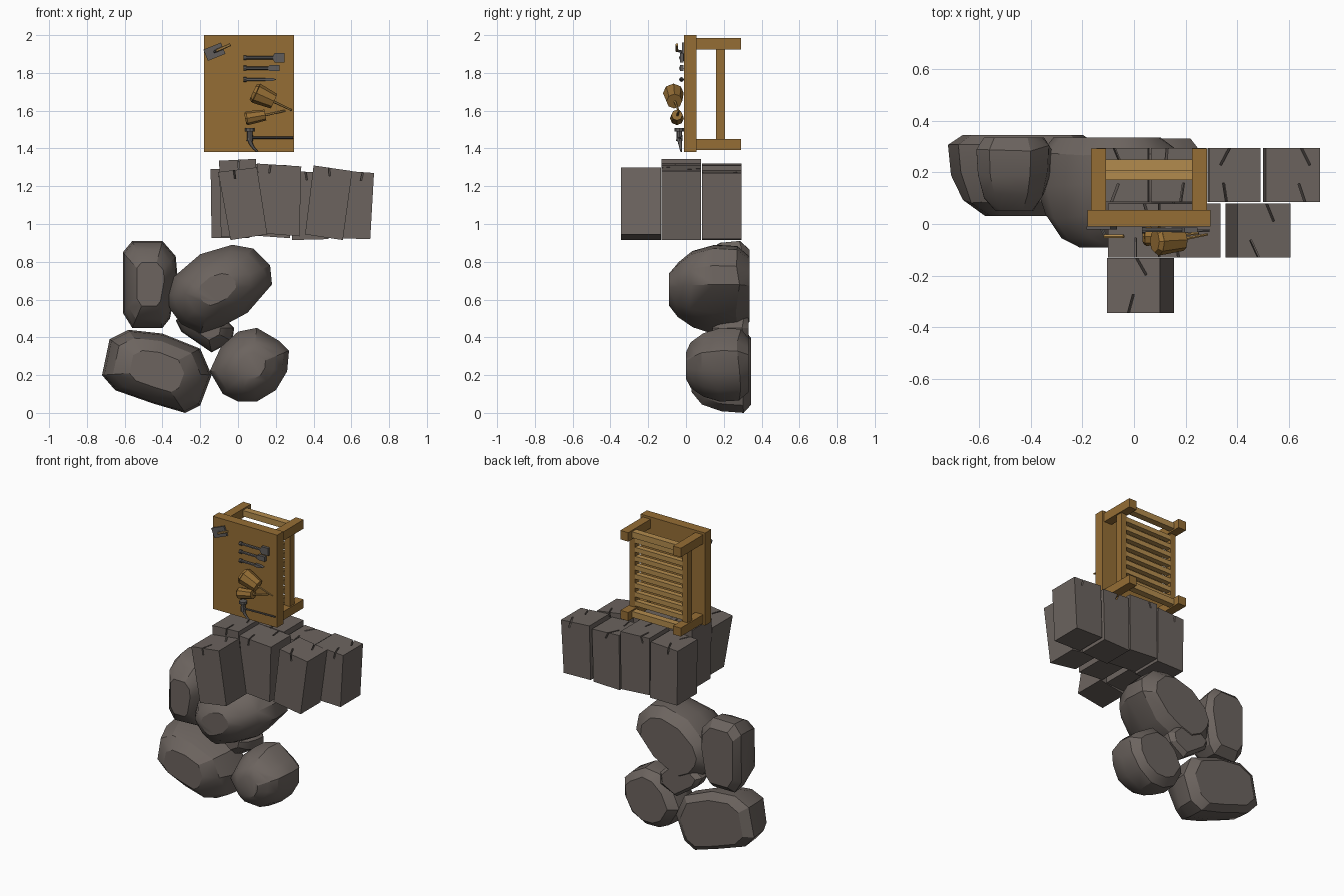
import bpy, bmesh, math, random
from mathutils import Vector, Matrix

random.seed(4)
default = bpy.data.objects.get("Cube")
if default:
    bpy.data.objects.remove(default, do_unlink=True)


def material(name, rgb):
    mat = bpy.data.materials.new(name)
    mat.use_nodes = True
    color = (*rgb, 1.0)
    mat.diffuse_color = color
    mat.node_tree.nodes["Principled BSDF"].inputs["Base Color"].default_value = color
    return mat


STONE = material("grey stone", (0.15, 0.127, 0.114))
WOOD = material("brown wood", (0.30, 0.155, 0.035))
PALE = material("pale wood", (0.45, 0.26, 0.075))
IRON = material("iron", (0.115, 0.108, 0.104))


def finish(name, bm, mat, smooth=None):
    """Turn a bmesh into a named, coloured object."""
    bmesh.ops.recalc_face_normals(bm, faces=bm.faces[:])
    mesh = bpy.data.meshes.new(name)
    bm.to_mesh(mesh)
    bm.free()
    mesh.materials.append(mat)
    obj = bpy.data.objects.new(name, mesh)
    bpy.context.scene.collection.objects.link(obj)
    if smooth:
        bpy.ops.object.select_all(action="DESELECT")
        obj.select_set(True)
        bpy.context.view_layer.objects.active = obj
        bpy.ops.object.shade_smooth_by_angle(angle=math.radians(smooth))
    return obj


def box(name, x, y, z, mat):
    """Box given by its (min, max) range on each axis."""
    spans = (x, y, z)
    size = Matrix.Diagonal([b - a for a, b in spans] + [1])
    place = Matrix.Translation([(a + b) / 2 for a, b in spans])
    bm = bmesh.new()
    bmesh.ops.create_cube(bm, size=1, matrix=place @ size)
    return finish(name, bm, mat)


def prism(name, outline, y, mat):
    """Front (x, z) outline extruded through the y range."""
    bm = bmesh.new()
    face = bm.faces.new([bm.verts.new((px, y[0], pz)) for px, pz in outline])
    made = bmesh.ops.extrude_face_region(bm, geom=[face])["geom"]
    moved = [v for v in made if isinstance(v, bmesh.types.BMVert)]
    bmesh.ops.translate(bm, verts=moved, vec=(0, y[1] - y[0], 0))
    return finish(name, bm, mat)


def rod(name, start, end, r1, r2, sides, mat, smooth=None):
    """Straight tapered rod between two points."""
    start, end = Vector(start), Vector(end)
    axis = end - start
    turn = axis.to_track_quat("Z", "Y").to_matrix().to_4x4()
    bm = bmesh.new()
    bmesh.ops.create_cone(bm, cap_ends=True, segments=sides, radius1=r1, radius2=r2,
                          depth=axis.length,
                          matrix=Matrix.Translation((start + end) / 2) @ turn)
    return finish(name, bm, mat, smooth)


def boulder(name, outline, y, profile):
    """Rounded rock: the outline scaled by a depth profile, wrapped in a hull."""
    centre = sum((Vector(p) for p in outline), Vector((0, 0))) / len(outline)
    bm = bmesh.new()
    for depth, scale in profile:
        for point in outline:
            p = centre + (Vector(point) - centre) * scale
            wobble = random.uniform(-0.012, 0.012) * (0 < depth < 1)
            bm.verts.new((p.x, y[0] + (y[1] - y[0]) * depth + wobble, p.y))
    hull = bmesh.ops.convex_hull(bm, input=bm.verts[:])
    spare = {v for v in hull["geom_interior"] if isinstance(v, bmesh.types.BMVert)}
    bmesh.ops.delete(bm, geom=list(spare), context="VERTS")
    return finish(name, bm, STONE, 28)


def crack(block, outline, y):
    """Cut thin slits into the upper edges of a block."""
    left, right = Vector(outline[0]), Vector(outline[1])
    for side in (0, 1):
        spot = left.lerp(right, random.uniform(0.25, 0.75))
        place = Matrix.Translation((spot.x, y[side], spot.y))
        tilt = Matrix.Rotation(random.uniform(-0.5, 0.5), 4, "Z")
        lean = Matrix.Rotation(random.uniform(-0.4, 0.4), 4, "Y")
        bm = bmesh.new()
        bmesh.ops.create_cube(bm, size=1, matrix=place @ tilt @ lean
                              @ Matrix.Diagonal((0.008, 0.15, 0.09, 1)))
        cutter = finish("crack_cutter", bm, STONE)
        cutter.hide_render = True
        cut = block.modifiers.new("crack", "BOOLEAN")
        cut.operation, cut.object, cut.solver = "DIFFERENCE", cutter, "EXACT"
        bpy.context.view_layer.update()
        graph = bpy.context.evaluated_depsgraph_get()
        block_mesh = bpy.data.meshes.new_from_object(block.evaluated_get(graph))
        block.modifiers.clear()
        block.data = block_mesh
        bpy.data.objects.remove(cutter, do_unlink=True)


# Boulders
ROUND = ((0, .36), (.1, .62), (.28, .86), (.55, 1), (.85, .97), (1, .74))
BLOCKY = ((0, .5), (.2, .8), (.5, .96), (.85, 1), (1, .8))
boulder("boulder_upper_right", ((-.38, .62), (-.34, .72), (-.2, .84), (-.03, .89), (.08, .87),
        (.17, .78), (.18, .68), (.05, .53), (-.08, .46), (-.2, .42), (-.3, .47), (-.36, .55)),
        (-.09, .335), ROUND)
boulder("boulder_upper_left", ((-.61, .85), (-.56, .91), (-.4, .91), (-.33, .83), (-.32, .72),
        (-.36, .5), (-.4, .45), (-.56, .45), (-.61, .53)), (.05, .335), BLOCKY)
boulder("boulder_lower_left", ((-.72, .2), (-.68, .39), (-.58, .44), (-.4, .42), (-.2, .34),
        (-.14, .2), (-.2, .04), (-.28, 0), (-.45, .05), (-.65, .12)), (.03, .345), BLOCKY)
boulder("boulder_lower_right", ((-.15, .22), (-.09, .35), (0, .43), (.1, .45), (.22, .38),
        (.27, .33), (.26, .22), (.2, .12), (.1, .06), (0, .06), (-.08, .1)), (0, .33), ROUND)
boulder("boulder_middle", ((-.33, .49), (-.3, .43), (-.14, .32), (-.03, .38), (-.02, .45),
        (-.1, .53), (-.25, .55)), (.14, .33), BLOCKY)

# Leaning stone blocks: corners run top left, top right, bottom right, bottom left
ROWS = {
    "back": ((.085, .295), (
        ((-.145, 1.29), (.055, 1.3), (.06, .925), (-.14, .925)),
        ((.065, 1.32), (.28, 1.31), (.275, .925), (.065, .94)),
        ((.29, 1.28), (.49, 1.27), (.48, .92), (.285, .915)),
        ((.51, 1.285), (.72, 1.27), (.7, .92), (.5, .925)))),
    "middle": ((-.13, .08), (
        ((-.1, 1.335), (.095, 1.345), (.11, .94), (-.09, .93)),
        ((.1, 1.32), (.335, 1.305), (.325, .935), (.14, .95)),
        ((.4, 1.31), (.605, 1.28), (.555, .915), (.355, .945)))),
    "front": ((-.345, -.132), (
        ((-.105, 1.275), (.1, 1.3), (.155, .945), (-.04, .915)),)),
}
for row, (depth, blocks) in ROWS.items():
    for number, corners in enumerate(blocks, 1):
        block = prism(f"{row}_block_{number}", corners, depth, STONE)
        crack(block, corners, depth)

# Workbench standing on edge, its top facing the front
box("bench_top", (-.18, .297), (-.01, .055), (1.38, 2), WOOD)
LEG_X = {"right": (-.166, -.108), "left": (.224, .282)}
LEG_Z = {"lower": (1.393, 1.45), "upper": (1.925, 1.985)}
for level, z in LEG_Z.items():
    for side, x in LEG_X.items():
        box(f"{level}_{side}_leg", x, (.05, .292), z, WOOD)
    mid = sum(z) / 2
    box(f"{level}_end_rail", (-.115, .23), (.206, .25), (mid - .02, mid + .02), PALE)
for side, x in LEG_X.items():
    mid = sum(x) / 2
    box(f"{side}_side_rail", (mid - .02, mid + .02), (.16, .206), (1.44, 1.935), WOOD)
for i in range(8):
    z = 1.475 + i * .06
    box(f"shelf_slat_{i + 1}", (-.12, .236), (.17, .205), (z - .016, z + .016), PALE)

# Trowel
turn = Matrix.Rotation(math.radians(22), 2)
blade = [Vector((-.125, 1.912)) + turn @ Vector((sx * .05, sz * .032))
         for sx, sz in ((-1, -1), (1, -1), (1, 1), (-1, 1))]
prism("trowel_blade", blade, (-.022, -.01), IRON)
rod("trowel_neck", (-.125, -.02, 1.912), (-.11, -.048, 1.918), .007, .007, 6, IRON)
rod("trowel_handle", (-.115, -.048, 1.917), (-.04, -.048, 1.95), .008, .008, 6, PALE)

# Chisels: butt, shank and head
for name, z, end, half in (("broad", 1.88, .245, .025), ("narrow", 1.825, .22, .016),
                           ("pointed", 1.765, .205, .002)):
    rod(f"{name}_chisel_butt", (.03, -.024, z), (.045, -.024, z), .013, .013, 8, IRON)
    rod(f"{name}_chisel_shank", (.04, -.024, z), (end - .04, -.024, z), .009, .009, 6, IRON)
    head = ((end - .06, z - .01), (end - .05, z - half), (end, z - half),
            (end, z + half), (end - .05, z + half), (end - .06, z + .01))
    if half < .01:
        head = ((end - .06, z - .009), (end - .025, z - .009), (end, z),
                (end - .025, z + .009), (end - .06, z + .009))
    prism(f"{name}_chisel_head", head, (-.032, -.014), IRON)

# Mallets: flared heads with thin handles on the same axis
rod("large_mallet_head", (.095, -.067, 1.693), (.19, -.062, 1.65), .055, .042, 8, WOOD)
rod("large_mallet_cap", (.08, -.067, 1.7), (.095, -.067, 1.693), .043, .055, 8, WOOD)
rod("large_mallet_handle", (.18, -.06, 1.652), (.285, -.04, 1.602), .007, .005, 6, PALE)
rod("small_mallet_head", (.048, -.048, 1.56), (.145, -.048, 1.577), .037, .029, 8, WOOD)
rod("small_mallet_cap", (.038, -.048, 1.558), (.048, -.048, 1.56), .03, .037, 8, WOOD)
rod("small_mallet_handle", (.14, -.046, 1.576), (.25, -.036, 1.6), .007, .005, 6, PALE)

# Claw hammer: striking face, neck, curved claw and thin shaft
rod("hammer_face", (.063, -.035, 1.49), (.063, -.035, 1.507), .025, .025, 8, IRON)
rod("hammer_neck", (.063, -.035, 1.44), (.063, -.035, 1.49), .017, .014, 8, IRON)
curve = bpy.data.curves.new("hammer_claw", "CURVE")
curve.dimensions = "3D"
curve.bevel_depth = .011
curve.bevel_resolution = 1
curve.use_fill_caps = True
spline = curve.splines.new("POLY")
spline.points.add(4)
for i, point in enumerate(spline.points):
    t = i / 4
    point.co = (.063 + .04 * t * t, -.035 + .01 * t, 1.45 - .067 * t, 1)
    point.radius = 1.2 - .8 * t
curve.materials.append(IRON)
claw = bpy.data.objects.new("hammer_claw", curve)
bpy.context.scene.collection.objects.link(claw)
rod("hammer_shaft", (.06, -.035, 1.457), (.292, -.025, 1.457), .006, .006, 6, IRON)
